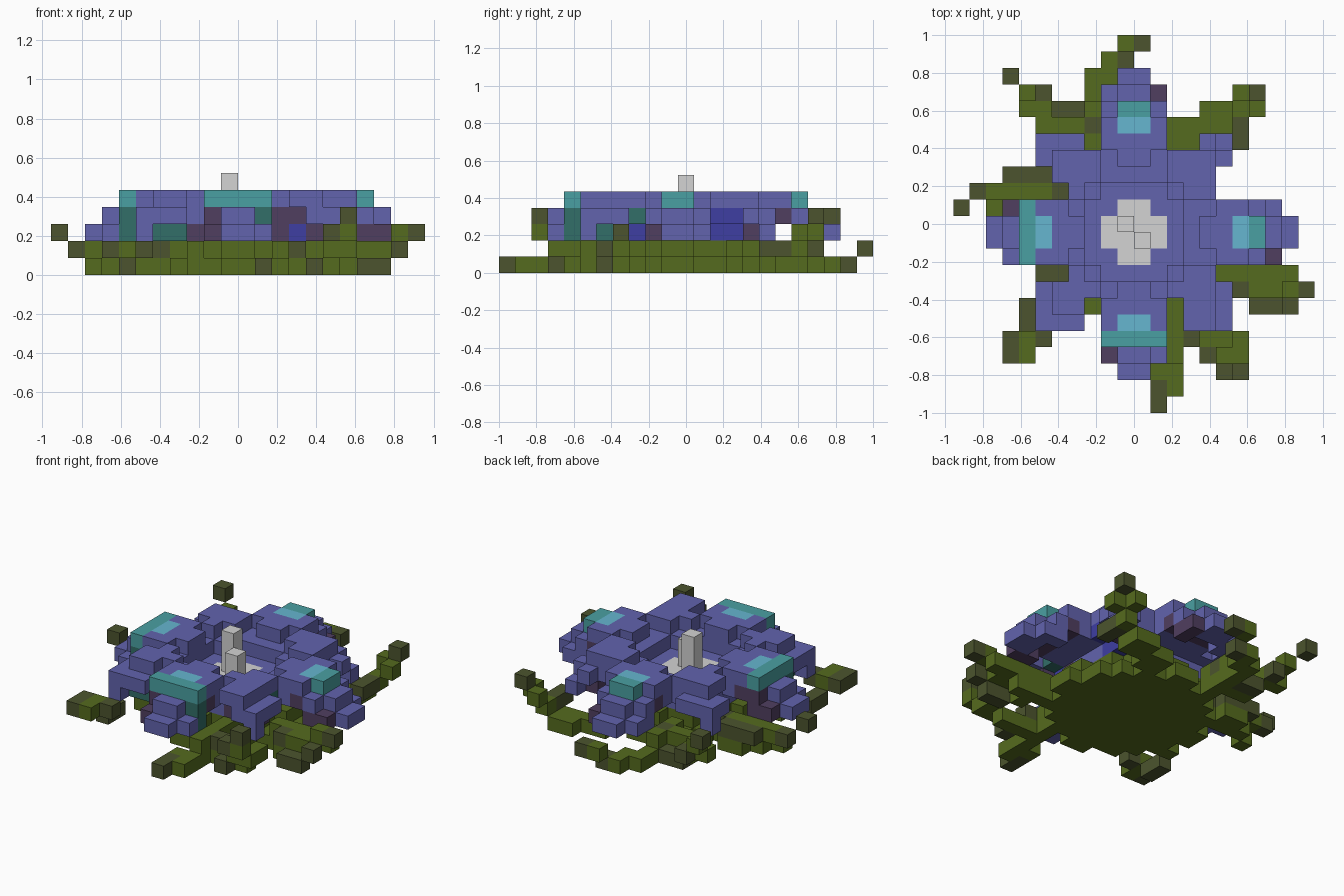
import bpy
import bmesh
from math import hypot

cube = bpy.data.objects.get("Cube")
if cube:
    bpy.data.objects.remove(cube, do_unlink=True)

CELL = 2 / 23
COLUMNS, ROWS = 22, 23
SIDES = [(1, 0, 0), (-1, 0, 0), (0, 1, 0), (0, -1, 0), (0, 0, 1), (0, 0, -1)]


def linear(value):
    value /= 255
    return value / 12.92 if value < 0.04045 else ((value + 0.055) / 1.055) ** 2.4


def make_material(name, red, green, blue):
    colour = (linear(red), linear(green), linear(blue), 1)
    material = bpy.data.materials.new(name)
    material.use_nodes = True
    material.diffuse_color = colour
    material.node_tree.nodes["Principled BSDF"].inputs["Base Color"].default_value = colour
    return material


MATERIALS = {
    "violet": make_material("petal violet", 98, 99, 174),
    "cyan": make_material("petal spot cyan", 102, 182, 208),
    "teal": make_material("petal edge teal", 74, 160, 162),
    "dark_teal": make_material("petal side dark teal", 50, 110, 104),
    "plum": make_material("petal underside plum", 80, 62, 96),
    "blue": make_material("throat deep blue", 62, 62, 162),
    "green": make_material("leaf green", 85, 107, 30),
    "olive": make_material("leaf tip olive", 76, 84, 46),
    "grey": make_material("stamen pale grey", 212, 212, 212),
}
NAMES = list(MATERIALS)


def slab(cells, colour, layer, col, row, last_col=None, last_row=None):
    """Fill one layer from a first cell to a last cell with one colour."""
    for i in range(col, (col if last_col is None else last_col) + 1):
        for j in range(row, (row if last_row is None else last_row) + 1):
            cells[i, j, layer] = colour


def build(name, cells):
    """Turn cells into a mesh made only of their exposed square faces."""
    bm = bmesh.new()
    corners = {}

    def corner(point):
        if point not in corners:
            i, j, k = point
            corners[point] = bm.verts.new(((i - COLUMNS / 2) * CELL,
                                           (j - ROWS / 2) * CELL, k * CELL))
        return corners[point]

    for cell, colour in cells.items():
        for side in SIDES:
            if tuple(c + s for c, s in zip(cell, side)) in cells:
                continue
            axis = next(a for a in range(3) if side[a])
            ring = [(0, 0), (1, 0), (1, 1), (0, 1)]
            if side[axis] < 0:
                ring.reverse()
            verts = []
            for du, dv in ring:
                point = list(cell)
                point[axis] += side[axis] > 0
                point[(axis + 1) % 3] += du
                point[(axis + 2) % 3] += dv
                verts.append(corner(tuple(point)))
            bm.faces.new(verts).material_index = NAMES.index(colour)
    mesh = bpy.data.meshes.new(name)
    bm.to_mesh(mesh)
    bm.free()
    for material in MATERIALS.values():
        mesh.materials.append(material)
    bpy.context.collection.objects.link(bpy.data.objects.new(name, mesh))


# Leaves: a round two-layer base, then eight ragged arms
leaves = {}
for i in range(COLUMNS):
    for j in range(ROWS):
        for layer, radius in enumerate((5.7, 4.6)):
            if hypot(i - 10.5, j - 10.5) < radius:
                leaves[i, j, layer] = "green"
# back arm
slab(leaves, "green", 0, 8, 18, 8, 20)
slab(leaves, "green", 0, 9, 20, 9, 21)
slab(leaves, "green", 1, 8, 16, 8, 18)
slab(leaves, "olive", 1, 8, 17)
slab(leaves, "olive", 0, 10, 21)
slab(leaves, "green", 1, 10, 22)
slab(leaves, "olive", 1, 11, 22)
# back right arm
slab(leaves, "green", 1, 5, 17, 7, 17)
slab(leaves, "green", 1, 4, 18, 5, 18)
slab(leaves, "olive", 0, 6, 18, 7, 18)
slab(leaves, "olive", 1, 5, 19)
slab(leaves, "green", 2, 4, 19)
slab(leaves, "olive", 3, 3, 20)
# back left arm
slab(leaves, "green", 0, 13, 16, 14, 17)
slab(leaves, "green", 0, 15, 17, 16, 18)
slab(leaves, "olive", 1, 17, 16, 17, 17)
slab(leaves, "green", 1, 17, 18)
slab(leaves, "green", 2, 17, 19)
slab(leaves, "green", 2, 18, 18)
slab(leaves, "olive", 3, 18, 19)
# right arm
slab(leaves, "olive", 1, 3, 14, 5, 14)
slab(leaves, "green", 1, 2, 13, 5, 13)
slab(leaves, "olive", 1, 6, 13)
slab(leaves, "green", 0, 2, 12)
slab(leaves, "olive", 1, 1, 13)
slab(leaves, "olive", 2, 0, 12)
# left arm
slab(leaves, "green", 1, 16, 8, 20, 8)
slab(leaves, "olive", 1, 17, 7)
slab(leaves, "green", 1, 18, 7, 19, 7)
slab(leaves, "olive", 0, 18, 6, 19, 6)
slab(leaves, "olive", 1, 20, 6)
slab(leaves, "green", 2, 20, 7)
slab(leaves, "olive", 2, 21, 7)
# front right arm
slab(leaves, "olive", 1, 5, 8, 6, 8)
slab(leaves, "green", 1, 8, 6)
slab(leaves, "olive", 0, 4, 5, 4, 6)
slab(leaves, "olive", 1, 5, 4)
slab(leaves, "green", 1, 4, 3, 4, 4)
slab(leaves, "olive", 1, 3, 3, 3, 4)
# front arm
slab(leaves, "green", 1, 13, 3, 13, 6)
slab(leaves, "green", 0, 12, 2, 13, 2)
slab(leaves, "green", 0, 13, 1)
slab(leaves, "olive", 0, 12, 0, 12, 1)
# front left arm
slab(leaves, "olive", 1, 14, 4)
slab(leaves, "green", 0, 15, 4, 16, 4)
slab(leaves, "olive", 0, 15, 3)
slab(leaves, "green", 1, 16, 3, 17, 3)
slab(leaves, "green", 1, 17, 4)
slab(leaves, "olive", 2, 16, 2)
slab(leaves, "green", 2, 17, 2)
slab(leaves, "olive", 3, 17, 2)
# ground cells below the inner arms
for i, j, layer in list(leaves):
    if layer == 1 and hypot(i - 10.5, j - 10.5) < 8:
        leaves[i, j, 0] = "green"
build("leaves", leaves)

# Flower cup: ledge around a sunken bowl with a pale pad
cup = {}
slab(cup, "violet", 3, 7, 7, 15, 15)
slab(cup, "violet", 2, 7, 7, 14, 14)
for i in range(8, 14):
    for j in range(8, 14):
        if i not in (8, 13) or j not in (8, 13):
            del cup[i, j, 3]
slab(cup, "grey", 2, 10, 9, 11, 12)
slab(cup, "grey", 2, 9, 10, 12, 11)
# back right corner petal
slab(cup, "violet", 4, 6, 14, 8, 15)
slab(cup, "violet", 4, 7, 13)
slab(cup, "violet", 3, 5, 15, 6, 16)
slab(cup, "violet", 3, 7, 16)
slab(cup, "violet", 2, 5, 16)
# back left corner petal
slab(cup, "violet", 4, 13, 14, 15, 15)
slab(cup, "violet", 4, 14, 13, 15, 13)
slab(cup, "blue", 3, 15, 13, 15, 14)
slab(cup, "blue", 2, 14, 13, 14, 14)
slab(cup, "violet", 3, 15, 16)
slab(cup, "violet", 3, 16, 15)
slab(cup, "plum", 2, 15, 15)
slab(cup, "violet", 2, 16, 16)
# front left corner petal
slab(cup, "violet", 4, 13, 7, 15, 7)
slab(cup, "violet", 4, 14, 5, 15, 8)
slab(cup, "plum", 3, 13, 7, 14, 7)
slab(cup, "dark_teal", 3, 15, 8)
slab(cup, "violet", 3, 16, 5, 16, 7)
slab(cup, "violet", 3, 15, 5)
slab(cup, "violet", 2, 16, 5)
slab(cup, "plum", 2, 13, 7, 15, 7)
slab(cup, "blue", 2, 14, 7, 14, 8)
slab(cup, "plum", 2, 14, 9)
# front right corner petal
slab(cup, "violet", 4, 6, 6, 7, 7)
slab(cup, "violet", 4, 7, 7, 8, 7)
slab(cup, "violet", 4, 7, 8)
slab(cup, "violet", 3, 5, 5, 7, 5)
slab(cup, "violet", 3, 5, 6, 5, 7)
slab(cup, "violet", 2, 5, 5)
slab(cup, "dark_teal", 2, 6, 6, 7, 6)
slab(cup, "plum", 2, 8, 7, 9, 7)
build("flower_cup", cup)


# Four arching petals, turned about the centre
def petal(name, place, shift, fold, side, hem):
    cells = {}
    full, middle = range(-2, 2), (-1, 0)
    for out, across, layer, colour in [
            (3, middle, 4, "violet"), (4, full, 4, "violet"), (5, full, 4, "violet"),
            (5, middle, 4, "cyan"), (4, full, 3, "violet"), (5, full, 3, "plum"),
            (6, fold, 4, "teal"), (6, middle, 3, "violet"),
            (6, (-2,), 3, hem), (6, (1,), 3, side), (6, (1,), 2, side),
            (6, (-2,), 2, "plum"), (7, (-2,), 2, "plum"),
            (7, middle, 3, "violet"), (7, (-1, 0, 1), 2, "violet"),
            (8, middle, 2, "violet")]:
        for v in across:
            cells[(*place(out + shift, v), layer)] = colour
    build(name, cells)


WIDE = (0, range(-2, 2), "dark_teal", "plum")
NARROW = (1, (-1, 0), "violet", "violet")
petal("front_petal", lambda u, v: (11 + v, 10 - u), *WIDE)
petal("right_petal", lambda u, v: (10 - u, 10 - v), *WIDE)
petal("back_petal", lambda u, v: (10 - v, 11 + u), *NARROW)
petal("left_petal", lambda u, v: (11 + u, 11 + v), *NARROW)

# Stamens
stamens = {(10, 11, k): "grey" for k in (3, 4, 5)}
stamens.update({(11, 10, k): "grey" for k in (3, 4)})
build("stamens", stamens)
